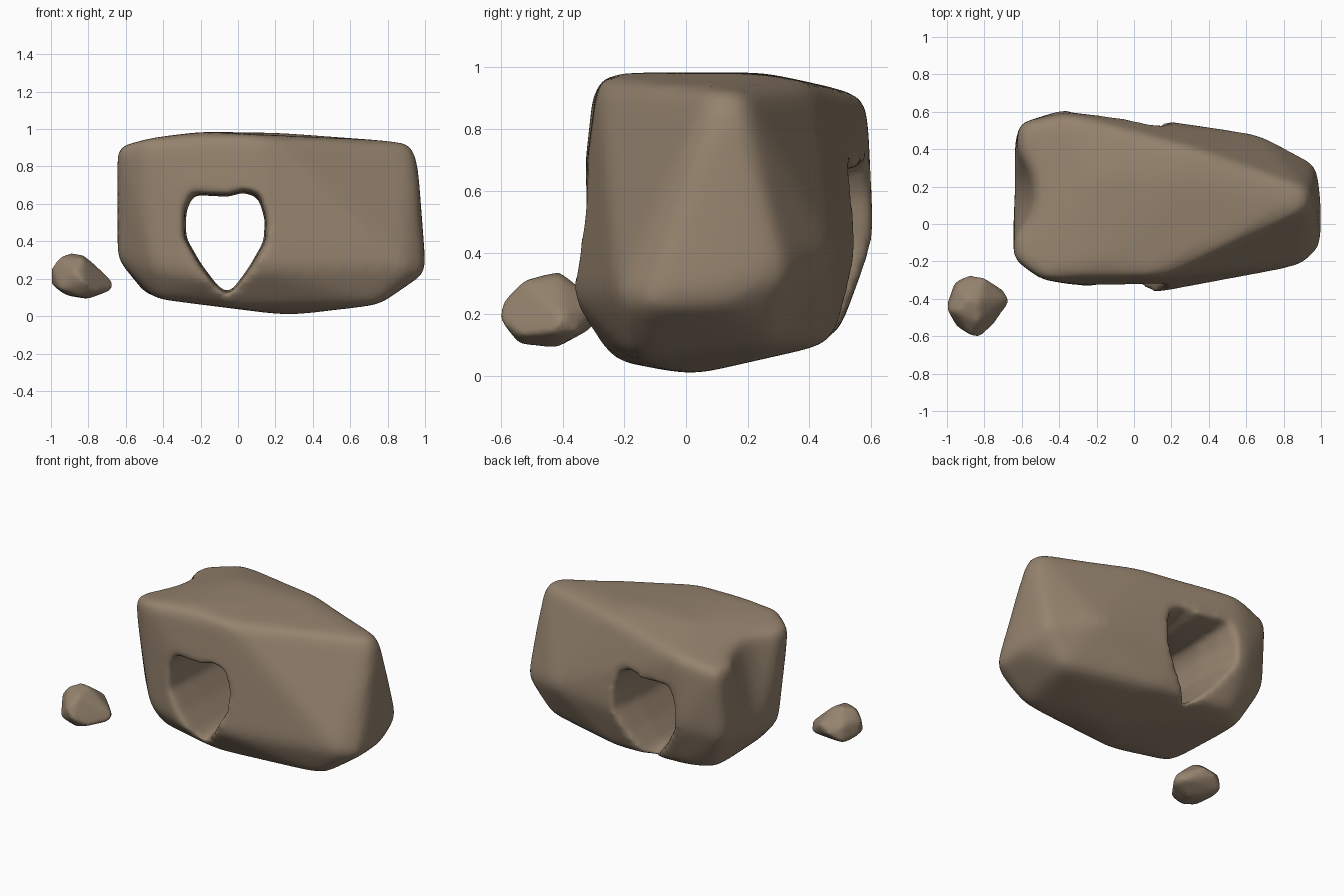
import bpy, bmesh
from mathutils import Vector, Matrix

cube = bpy.data.objects.get("Cube")
if cube:
    bpy.data.objects.remove(cube, do_unlink=True)

stone = bpy.data.materials.new("brown stone")
stone.use_nodes = True
stone.diffuse_color = (0.3, 0.225, 0.155, 1)
stone.node_tree.nodes["Principled BSDF"].inputs["Base Color"].default_value = stone.diffuse_color


def add_object(name, bm):
    mesh = bpy.data.meshes.new(name)
    bmesh.ops.recalc_face_normals(bm, faces=bm.faces)
    bm.to_mesh(mesh)
    bm.free()
    mesh.materials.append(stone)
    obj = bpy.data.objects.new(name, mesh)
    bpy.context.collection.objects.link(obj)
    return obj


def hull(name, points):
    bm = bmesh.new()
    for p in points:
        bm.verts.new(p)
    out = bmesh.ops.convex_hull(bm, input=bm.verts)
    bmesh.ops.delete(bm, geom=list(out["geom_interior"]), context='VERTS')
    return add_object(name, bm)


def weather(obj, voxel, rounds):
    """Even out the mesh and wear its edges round."""
    remesh = obj.modifiers.new("remesh", 'REMESH')
    remesh.mode = 'VOXEL'
    remesh.voxel_size = voxel
    remesh.use_smooth_shade = True
    smooth = obj.modifiers.new("smooth", 'SMOOTH')
    smooth.factor = 0.5
    smooth.iterations = rounds


def carve(obj, cutter):
    cutter.hide_render = True
    cutter.hide_viewport = True
    cut = obj.modifiers.new(cutter.name, 'BOOLEAN')
    cut.operation = 'DIFFERENCE'
    cut.solver = 'EXACT'
    cut.object = cutter


# Boulder: wide on the right, narrowing to a ridge on the left
boulder = hull("boulder", [
    # top outline
    (-.65, -.19, .91), (-.5, -.3, .95), (.13, -.285, .965), (.92, .08, .93),
    (.92, .19, .92), (.3, .41, .95), (-.36, .59, .91), (-.62, .54, .85),
    (-.2, -.22, .985), (-.2, .25, .985), (.25, .25, .98),
    (.96, .08, .85), (.96, .19, .83),
    # waist and lower edge
    (-.645, -.08, .3), (-.45, -.3, .25), (-.15, -.35, .2), (.1, -.375, .26),
    (.9, -.225, .26), (1.005, -.13, .23), (1.005, .1, .24), (.98, .32, .33),
    (.68, .48, .4), (.1, .565, .4), (-.38, .615, .45), (-.635, .5, .4),
    # underside keel
    (-.44, -.18, .09), (-.5, .4, .12), (.28, .02, 0), (0, -.23, .045),
    (.2, .46, .1), (-.35, .5, .14), (.75, -.17, .055), (.8, .3, .1)])

# Shallow groove leaning into the right end
bm = bmesh.new()
lean = Matrix.Translation((-.9, .17, .7)) @ Matrix.Rotation(.22, 4, 'Y')
bmesh.ops.create_cone(bm, cap_ends=True, segments=32, radius1=.32, radius2=.32,
                      depth=1.6, matrix=lean)
carve(boulder, add_object("end_groove_cutter", bm))
weather(boulder, .022, 30)

# Hole running front to back, flared mostly at the back
outline = [(-.28, .42), (-.28, .56), (-.24, .65), (-.05, .64), (.03, .665),
           (.11, .635), (.145, .52), (.14, .4), (.06, .26), (-.02, .15),
           (-.06, .125), (-.11, .16), (-.2, .28)]
centre = Vector((-.06, .43))
bm = bmesh.new()
rings = []
for y, flare in ((-.5, 1.2), (-.27, 1.03), (-.08, .99), (.3, .99), (.46, 1.08), (.75, 1.35)):
    ring = []
    for p in outline:
        q = centre + (Vector(p) - centre) * flare
        ring.append(bm.verts.new((q.x, y, q.y)))
    rings.append(ring)
for a, b in zip(rings, rings[1:]):
    for i in range(len(a)):
        j = (i + 1) % len(a)
        bm.faces.new((a[i], a[j], b[j], b[i]))
bm.faces.new(rings[0])
bm.faces.new(rings[-1])
carve(boulder, add_object("hole_cutter", bm))
weather(boulder, .02, 10)

# Loose pebble with a blunt nose towards the boulder
pebble = hull("pebble", [
    (-1, -.42, .17), (-1, -.46, .26), (-.96, -.31, .15), (-.95, -.32, .25),
    (-.88, -.27, .2), (-.8, -.285, .24), (-.95, -.47, .32), (-.89, -.41, .34),
    (-.82, -.41, .325), (-.83, -.53, .31), (-.67, -.4, .19), (-.67, -.43, .14),
    (-.7, -.35, .14), (-.82, -.605, .18), (-.87, -.6, .24), (-.95, -.55, .14),
    (-.75, -.54, .13), (-.8, -.42, .09), (-.92, -.4, .11), (-.84, -.54, .1)])
weather(pebble, .012, 18)
